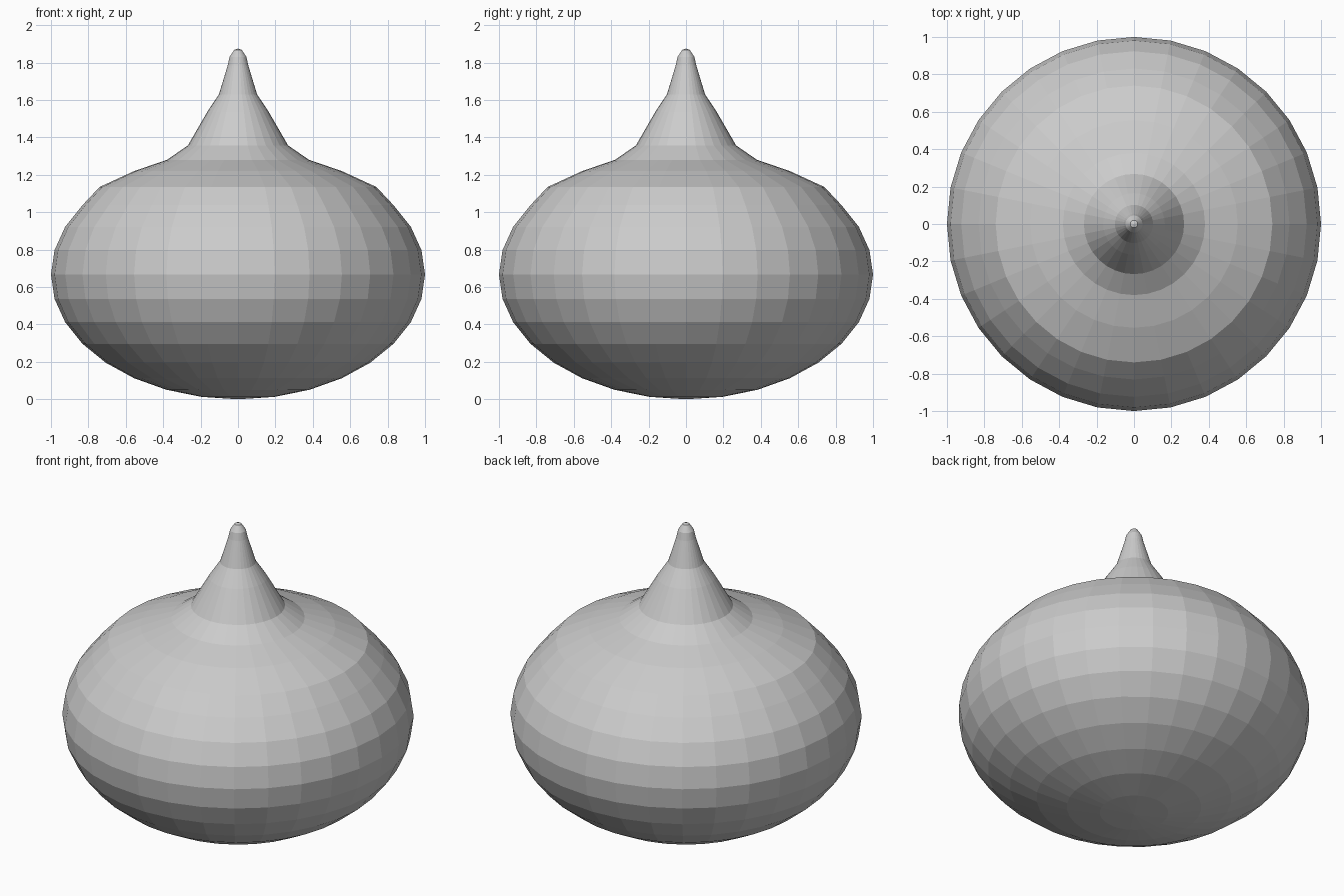
import bpy, bmesh, math

if "Cube" in bpy.data.objects:
    bpy.data.objects.remove(bpy.data.objects["Cube"])

SIDES = 32
RADIUS, HALF_HEIGHT = 1.0, 0.667

# Squashed sphere profile from the lowest ring to the shoulder
profile = []
for k in range(1, 12):
    a = k * math.pi / 16
    profile.append((RADIUS * math.sin(a), HALF_HEIGHT * (1 - math.cos(a))))

# Shoulder flaring up into the pointed tip
profile += [(0.74, 1.135), (0.555, 1.22), (0.38, 1.28), (0.268, 1.357),
            (0.165, 1.535), (0.102, 1.63), (0.055, 1.785), (0.045, 1.83), (0.02, 1.868)]

# Revolve the profile into rings of quads, closed by a point at each end
bm = bmesh.new()
rings = []
for r, z in profile:
    rings.append([bm.verts.new((r * math.cos(2 * math.pi * i / SIDES),
                                r * math.sin(2 * math.pi * i / SIDES), z))
                  for i in range(SIDES)])
bottom = bm.verts.new((0, 0, 0))
top = bm.verts.new((0, 0, 1.875))
for i in range(SIDES):
    j = (i + 1) % SIDES
    for lo, hi in zip(rings, rings[1:]):
        bm.faces.new((lo[i], lo[j], hi[j], hi[i]))
    bm.faces.new((bottom, rings[0][j], rings[0][i]))
    bm.faces.new((top, rings[-1][i], rings[-1][j]))
bmesh.ops.recalc_face_normals(bm, faces=bm.faces)

mesh = bpy.data.meshes.new("droplet_body")
bm.to_mesh(mesh)
bm.free()
bpy.context.collection.objects.link(bpy.data.objects.new("droplet_body", mesh))
